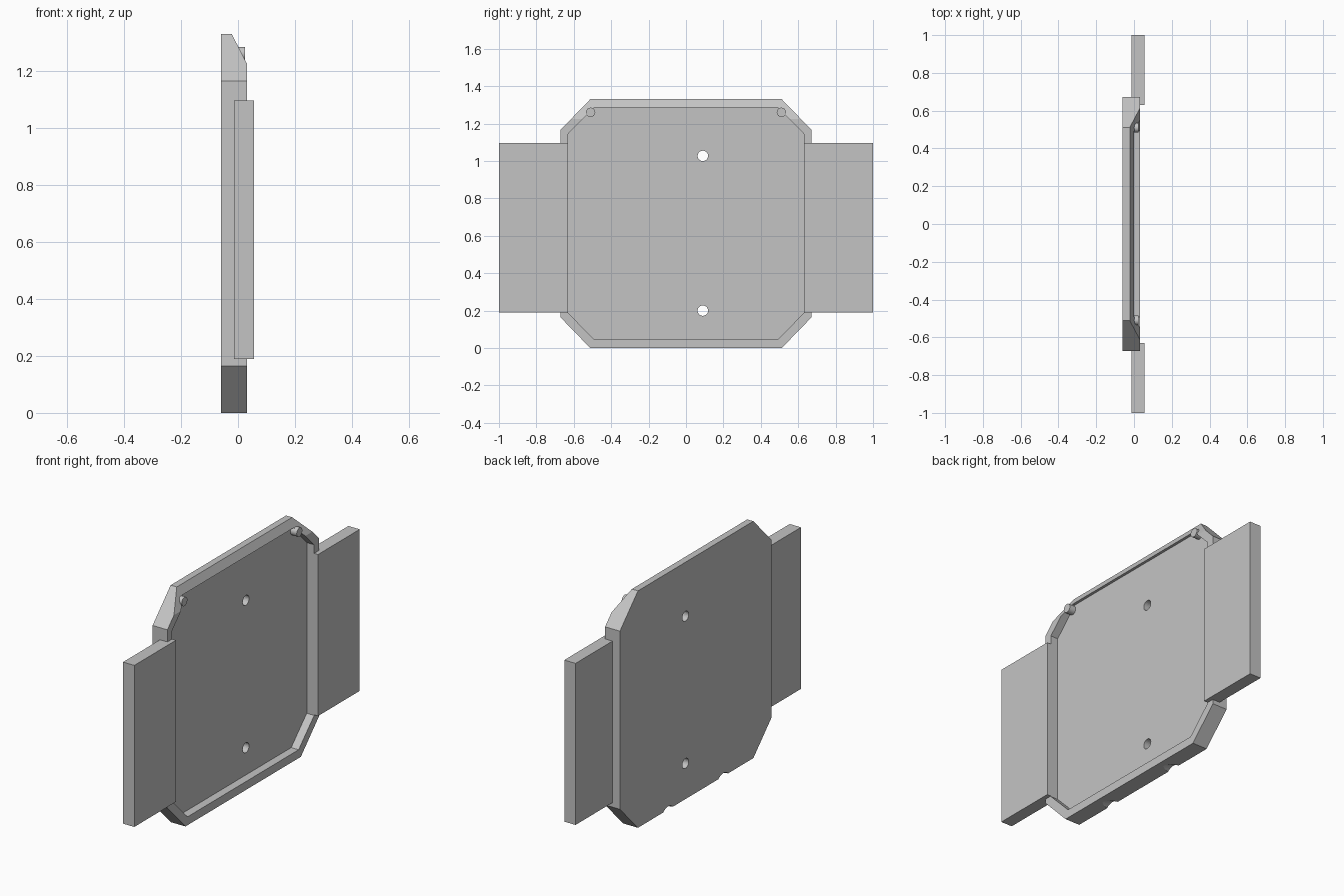
import bpy
import bmesh
from mathutils import Matrix, Vector

cube = bpy.data.objects.get("Cube")
if cube:
    bpy.data.objects.remove(cube, do_unlink=True)

grey = bpy.data.materials.new("light grey")
grey.use_nodes = True
colour = (0.55, 0.55, 0.55, 1)
grey.diffuse_color = colour
grey.node_tree.nodes["Principled BSDF"].inputs["Base Color"].default_value = colour

BACK, FLOOR, RIM, TAB_TOP = -0.06, -0.014, 0.032, 0.056
HEIGHT = 1.33


def finish(name, bm):
    bmesh.ops.recalc_face_normals(bm, faces=bm.faces)
    mesh = bpy.data.meshes.new(name)
    bm.to_mesh(mesh)
    bm.free()
    mesh.materials.append(grey)
    obj = bpy.data.objects.new(name, mesh)
    bpy.context.collection.objects.link(obj)
    return obj


def prism(name, points, offset):
    """Extrude a closed 3D outline along an offset."""
    bm = bmesh.new()
    face = bm.faces.new([bm.verts.new(p) for p in points])
    ext = bmesh.ops.extrude_face_region(bm, geom=[face])
    moved = [g for g in ext["geom"] if isinstance(g, bmesh.types.BMVert)]
    bmesh.ops.translate(bm, verts=moved, vec=offset)
    return finish(name, bm)


def octagon(name, half, flat, low, high, corner, x0, x1):
    """Clipped rectangle in the YZ plane, extruded along x."""
    side = [(flat, low), (half, low + corner), (half, high - corner), (flat, high)]
    outline = side + [(-y, z) for y, z in reversed(side)]
    return prism(name, [(x0, y, z) for y, z in outline], (x1 - x0, 0, 0))


def rod(name, start, end, radius, sides=24):
    a, b = Vector(start), Vector(end)
    turn = (b - a).to_track_quat('Z', 'Y').to_matrix().to_4x4()
    bm = bmesh.new()
    bmesh.ops.create_cone(bm, cap_ends=True, segments=sides, radius1=radius,
                          radius2=radius, depth=(b - a).length,
                          matrix=Matrix.Translation((a + b) / 2) @ turn)
    return finish(name, bm)


def cut(target, cutter):
    cutter.hide_render = True
    mod = target.modifiers.new("cut", 'BOOLEAN')
    mod.operation, mod.solver, mod.object = 'DIFFERENCE', 'EXACT', cutter
    bpy.context.view_layer.objects.active = target
    bpy.ops.object.modifier_apply(modifier=mod.name)
    bpy.data.objects.remove(cutter, do_unlink=True)


# Shallow tray with a raised rim
tray = octagon("tray", 0.672, 0.512, 0, HEIGHT, 0.165, BACK, RIM)
cut(tray, octagon("recess_cutter", 0.63, 0.492, 0.047, 1.285, 0.14, FLOOR, 0.2))

# Sloped top edge of the rim
slope = [(-0.022, -1, HEIGHT), (-0.072, -1, HEIGHT + 0.1),
         (0.132, -1, HEIGHT + 0.1), (0.132, -1, 1.03)]
cut(tray, prism("slope_cutter", slope, (0, 2, 0)))

# Two through holes
for z in (0.2, 1.027):
    cut(tray, rod("hole_cutter", (-0.2, 0.09, z), (0.2, 0.09, z), 0.028))

# Slanted shallow grooves under the bottom edge
for y in (-0.245, 0.245):
    cut(tray, rod("groove_cutter", (-0.11, y, -0.035), (0.04, y, -0.08), 0.065, 32))

# Side tabs and corner pegs
for side, s in (("front", -1), ("back", 1)):
    plan = [(FLOOR, s * 0.63, 0.19), (TAB_TOP, s * 0.63, 0.19),
            (TAB_TOP, s, 0.19), (FLOOR, s, 0.19)]
    prism(side + "_tab", plan, (0, 0, 0.907))
    peg = rod(side + "_peg", (FLOOR - 0.01, s * 0.51, 1.26),
              (0.025, s * 0.51, 1.26), 0.025)
    bpy.ops.object.select_all(action='DESELECT')
    peg.select_set(True)
    bpy.context.view_layer.objects.active = peg
    bpy.ops.object.shade_smooth_by_angle()
